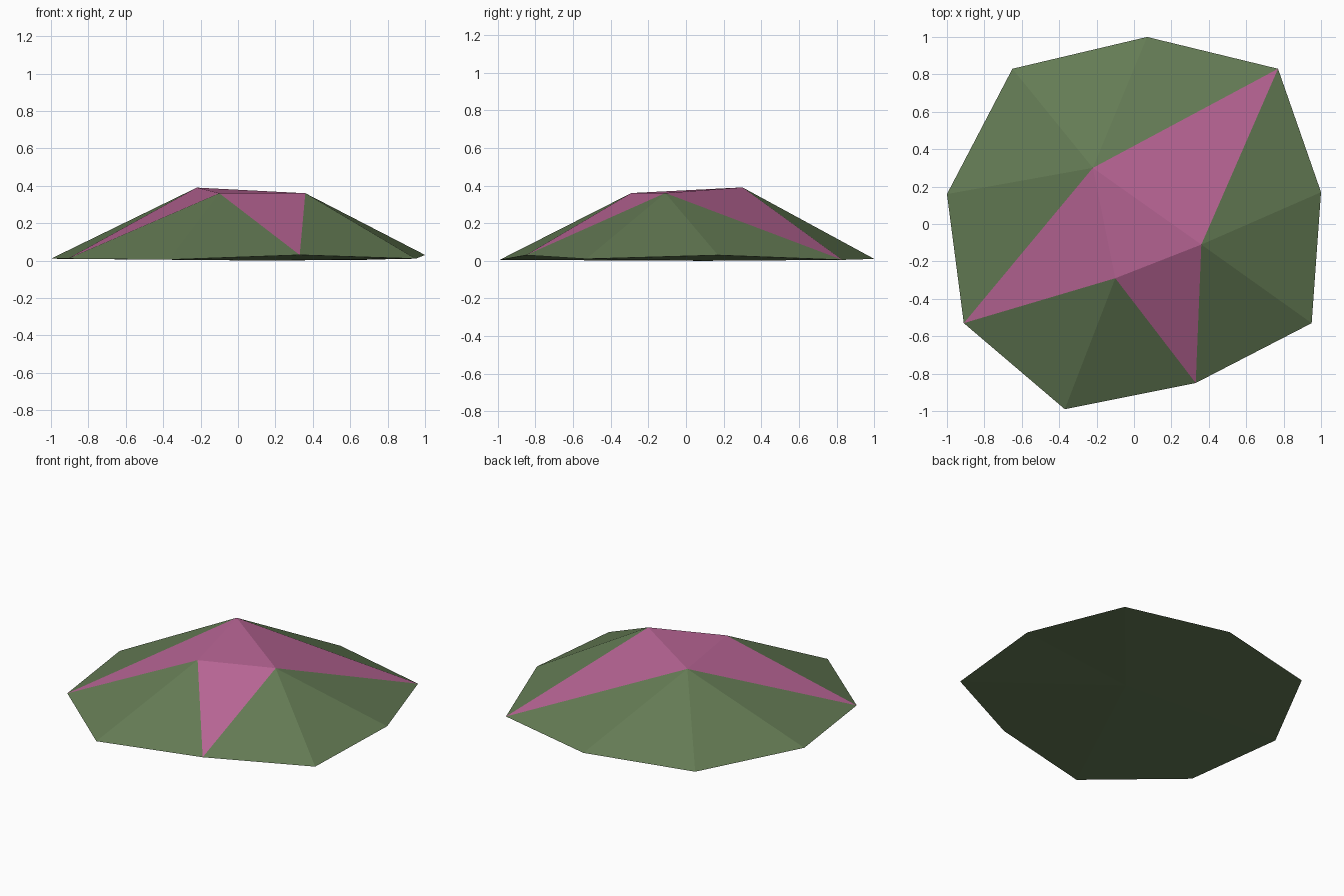
import bpy
import bmesh

default = bpy.data.objects.get("Cube")
if default:
    bpy.data.objects.remove(default, do_unlink=True)


def make_material(name, rgb):
    mat = bpy.data.materials.new(name)
    mat.use_nodes = True
    mat.diffuse_color = (*rgb, 1)
    bsdf = mat.node_tree.nodes["Principled BSDF"]
    bsdf.inputs["Base Color"].default_value = (*rgb, 1)
    bsdf.inputs["Roughness"].default_value = 0.9
    return mat


green = make_material("moss_green", (0.127, 0.198, 0.089))
pink = make_material("dusty_pink", (0.48, 0.13, 0.30))

# Irregular nine-sided rim, counter-clockwise from the back
rim_points = [
    (0.07, 1.00, 0.01), (-0.65, 0.83, 0.01), (-1.00, 0.16, 0.01),
    (-0.91, -0.53, 0.01), (-0.37, -0.99, 0.005), (0.33, -0.85, 0.03),
    (0.95, -0.53, 0.01), (1.00, 0.17, 0.03), (0.77, 0.83, 0.005),
]
# Three peaks: back, front and side
peak_points = [(-0.22, 0.30, 0.39), (-0.10, -0.29, 0.36), (0.36, -0.11, 0.36)]

bm = bmesh.new()
rim = [bm.verts.new(p) for p in rim_points]
peaks = [bm.verts.new(p) for p in peak_points]
base = bm.verts.new((0.15, 0.1, 0))
corners = [3, 5, 8]  # rim points shared by neighbouring peaks


def add_face(*verts, colour=0):
    bm.faces.new(verts).material_index = colour


# Green slopes fan out from each peak; pink bands join the peaks to the rim
for i, peak in enumerate(peaks):
    start, end = corners[i - 1], corners[i]
    for k in range(start, end if end > start else end + len(rim)):
        add_face(rim[k % 9], rim[(k + 1) % 9], peak)
    add_face(peak, rim[end], peaks[(i + 1) % 3], colour=1)
add_face(*peaks, colour=1)

# Shallow underside
for i in range(len(rim)):
    add_face(rim[(i + 1) % 9], rim[i], base)

bmesh.ops.recalc_face_normals(bm, faces=bm.faces)
mesh = bpy.data.meshes.new("mound")
bm.to_mesh(mesh)
bm.free()
mesh.materials.append(green)
mesh.materials.append(pink)
mound = bpy.data.objects.new("mound", mesh)
bpy.context.scene.collection.objects.link(mound)
